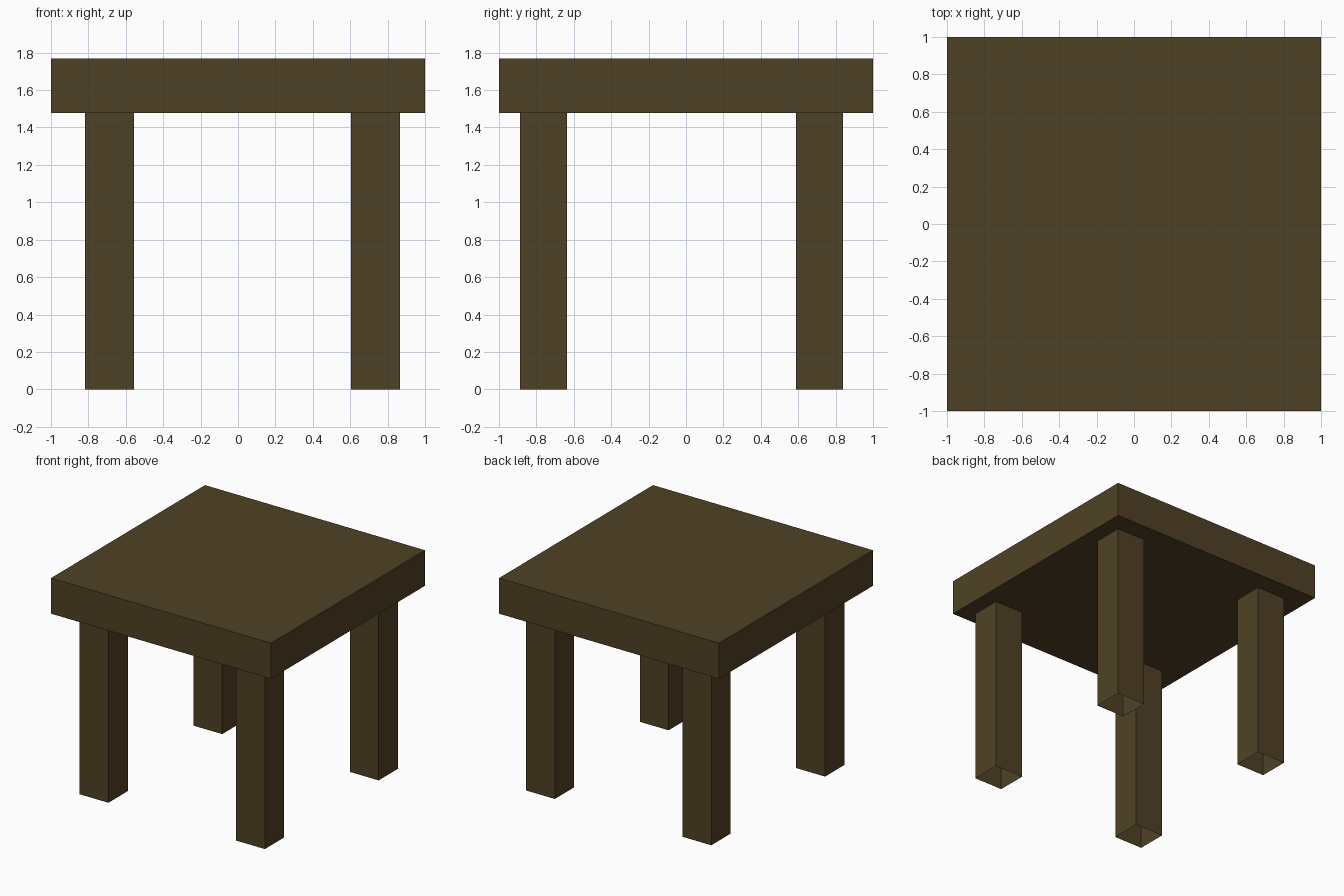
import bpy
import bmesh

if "Cube" in bpy.data.objects:
    bpy.data.objects.remove(bpy.data.objects["Cube"])

wood = bpy.data.materials.new("dark brown wood")
wood.diffuse_color = (0.078, 0.053, 0.018, 1.0)
wood.use_nodes = True
wood.node_tree.nodes["Principled BSDF"].inputs["Base Color"].default_value = wood.diffuse_color


def box(name, lo, hi, open_ends=False):
    """Box between two corners; open_ends drops the caps to leave a tube."""
    bm = bmesh.new()
    bmesh.ops.create_cube(bm, size=1.0)
    for v in bm.verts:
        v.co = [(a + b) / 2 + c * (b - a) for a, b, c in zip(lo, hi, v.co)]
    if open_ends:
        bm.normal_update()
        caps = [f for f in bm.faces if abs(f.normal.z) > 0.9]
        bmesh.ops.delete(bm, geom=caps, context='FACES_ONLY')
    mesh = bpy.data.meshes.new(name)
    bm.to_mesh(mesh)
    bm.free()
    mesh.materials.append(wood)
    obj = bpy.data.objects.new(name, mesh)
    bpy.context.collection.objects.link(obj)
    return obj


# Square slab top
UNDERSIDE, TOP = 1.478, 1.77
box("table_top", (-1, -1, UNDERSIDE), (1, 1, TOP))

# Four hollow legs, open at the foot, slightly off centre
for side, x in (("left", -0.818), ("right", 0.604)):
    for end, y in (("front", -0.888), ("back", 0.589)):
        box(f"{end}_{side}_leg", (x, y, 0),
            (x + 0.262, y + 0.251, UNDERSIDE), open_ends=True)
